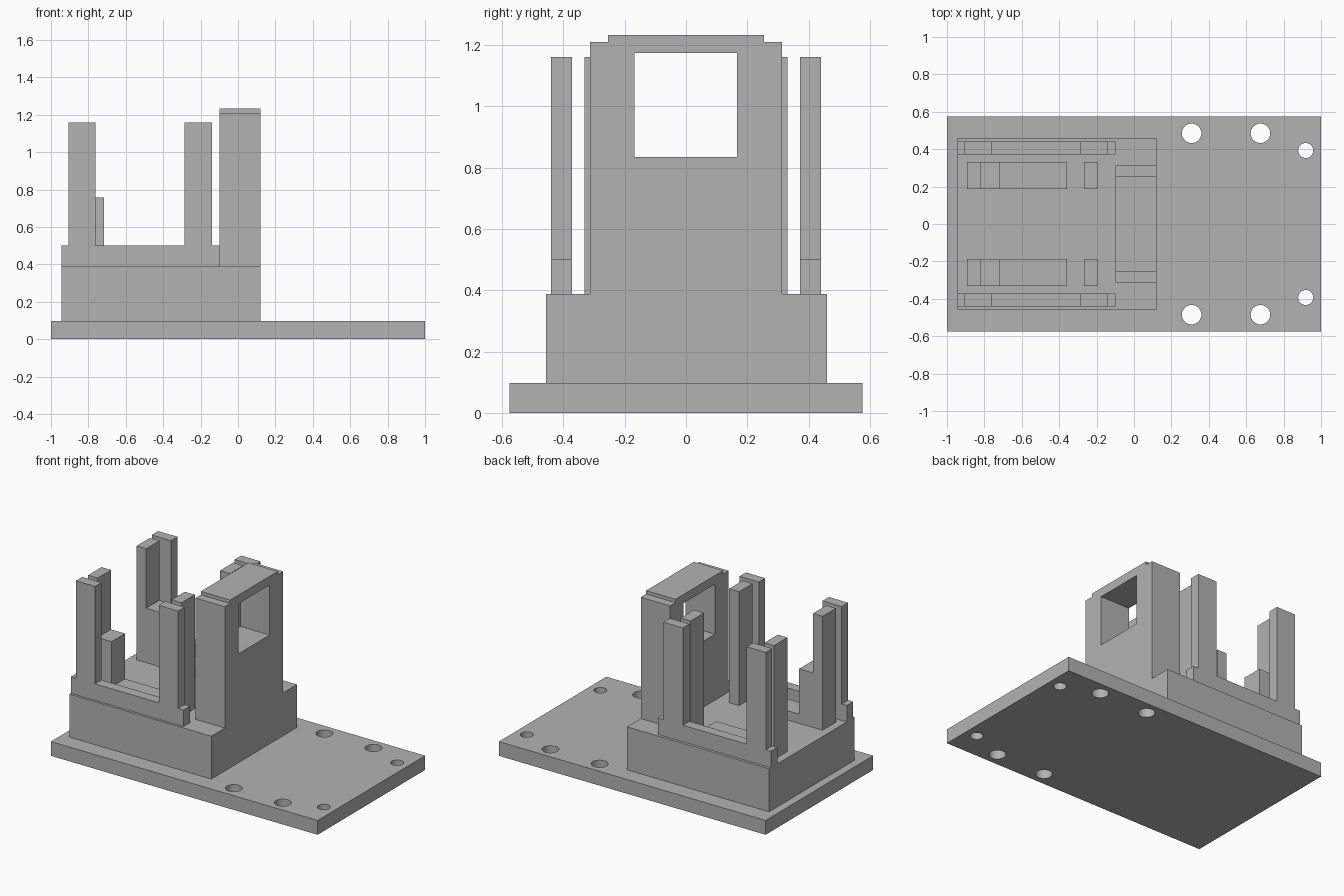
import bpy, bmesh
from mathutils import Matrix

if "Cube" in bpy.data.objects:
    bpy.data.objects.remove(bpy.data.objects["Cube"])

grey = bpy.data.materials.new("plain grey")
grey.use_nodes = True
tone = (0.45, 0.45, 0.45, 1)
grey.diffuse_color = tone
grey.node_tree.nodes["Principled BSDF"].inputs["Base Color"].default_value = tone


def finish(name, bm):
    bmesh.ops.recalc_face_normals(bm, faces=bm.faces)
    mesh = bpy.data.meshes.new(name)
    bm.to_mesh(mesh)
    bm.free()
    mesh.materials.append(grey)
    obj = bpy.data.objects.new(name, mesh)
    bpy.context.collection.objects.link(obj)
    return obj


def extrude(name, points, offset):
    """Solid from a closed outline swept along an offset."""
    bm = bmesh.new()
    face = bm.faces.new([bm.verts.new(p) for p in points])
    new = bmesh.ops.extrude_face_region(bm, geom=[face], use_keep_orig=True)
    moved = [v for v in new["geom"] if isinstance(v, bmesh.types.BMVert)]
    bmesh.ops.translate(bm, verts=moved, vec=offset)
    return finish(name, bm)


def box(name, x0, x1, y0, y1, z0, z1):
    outline = [(x0, y0, z0), (x1, y0, z0), (x1, y1, z0), (x0, y1, z0)]
    return extrude(name, outline, (0, 0, z1 - z0))


def side_part(name, profile, y0, y1):
    return extrude(name, [(x, y0, z) for x, z in profile], (0, y1 - y0, 0))


def cut(obj, cutter):
    cutter.hide_render = True
    mod = obj.modifiers.new("cut", "BOOLEAN")
    mod.operation = "DIFFERENCE"
    mod.solver = "EXACT"
    mod.object = cutter
    bpy.context.view_layer.objects.active = obj
    bpy.ops.object.modifier_apply(modifier=mod.name)
    bpy.data.objects.remove(cutter)


floor, post_top, rail_top = 0.388, 1.16, 0.5

# Base plate with mounting holes
plate = box("base_plate", -1, 1, -0.575, 0.575, 0, 0.097)
bm = bmesh.new()
for x, y, r in [(0.308, 0.485, 0.052), (0.676, 0.485, 0.052), (0.918, 0.393, 0.04)]:
    for side in (-1, 1):
        bmesh.ops.create_cone(bm, cap_ends=True, segments=40, radius1=r, radius2=r,
                              depth=0.4, matrix=Matrix.Translation((x, side * y, 0.05)))
cut(plate, finish("hole_cutter", bm))
bpy.ops.object.select_all(action="DESELECT")
plate.select_set(True)
bpy.context.view_layer.objects.active = plate
bpy.ops.object.shade_smooth_by_angle()

# Raised block
box("main_block", -0.945, 0.12, -0.457, 0.46, 0.097, floor)

# Stepped tower with a square window through it
half = [(0.313, floor), (0.313, 1.21), (0.255, 1.21), (0.255, 1.233)]
outline = half + [(-y, z) for y, z in reversed(half)]
tower = extrude("window_tower", [(-0.1, y, z) for y, z in outline], (0.22, 0, 0))
cut(tower, box("window_cutter", -0.3, 0.3, -0.168, 0.167, 0.835, 1.174))

# Outer rails: long low bar with two upright posts
rail = [(-0.945, floor), (-0.945, rail_top), (-0.907, rail_top), (-0.907, post_top),
        (-0.763, post_top), (-0.763, rail_top), (-0.285, rail_top), (-0.285, post_top),
        (-0.14, post_top), (-0.14, rail_top), (-0.1, rail_top), (-0.1, floor)]

# Inner guides: tall post, step and low ledge
guide = [(-0.892, floor), (-0.892, post_top), (-0.82, post_top), (-0.82, 0.757),
         (-0.716, 0.757), (-0.716, 0.45), (-0.358, 0.45), (-0.358, floor)]

for side, label in ((1, "back"), (-1, "front")):
    side_part(label + "_outer_rail", rail, side * 0.372, side * 0.441)
    side_part(label + "_inner_guide", guide, side * 0.188, side * 0.331)
    box(label + "_inner_post", -0.267, -0.192, *sorted((side * 0.188, side * 0.331)),
        floor, post_top)
